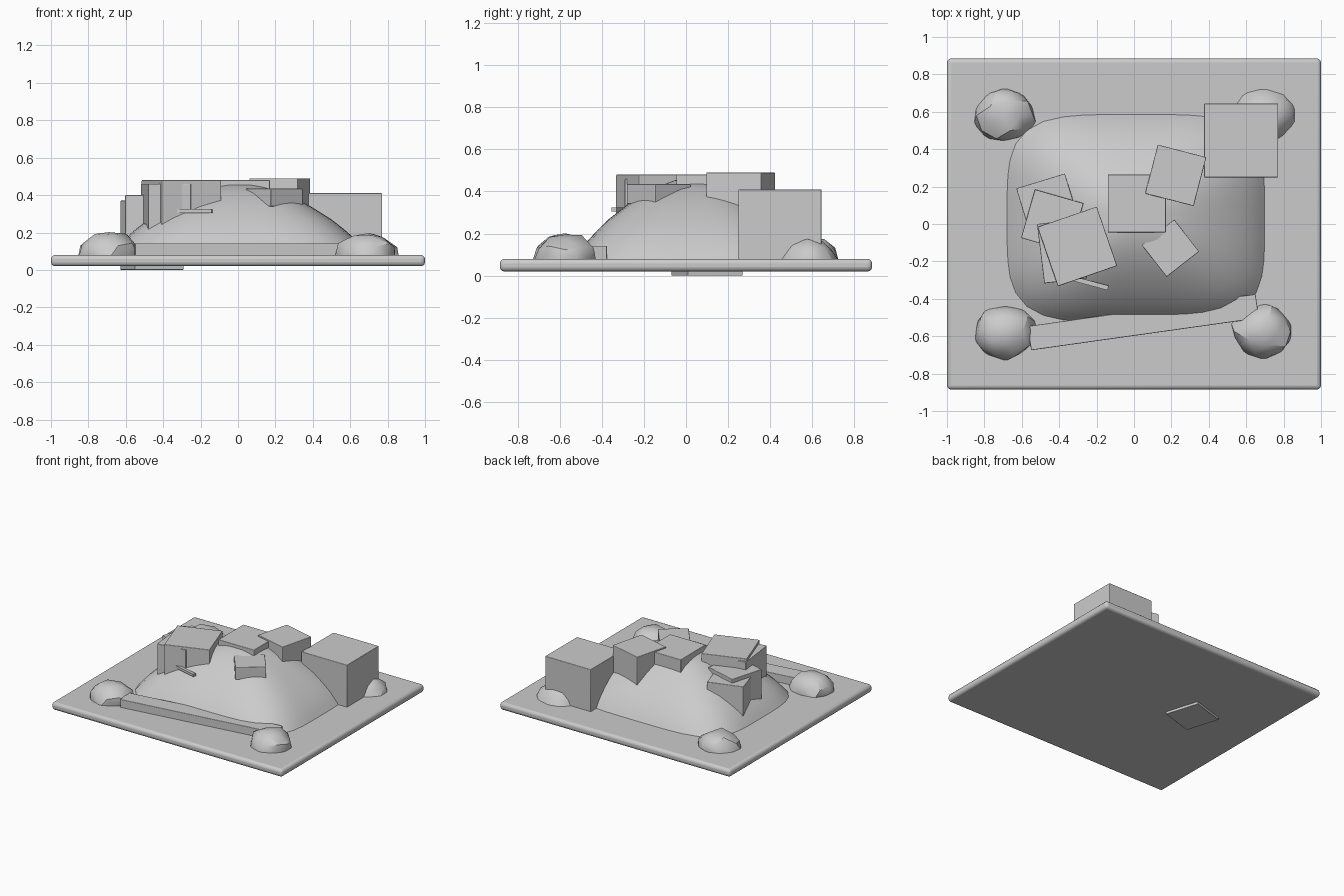
import bpy, bmesh, math, random
from mathutils import Vector

if "Cube" in bpy.data.objects:
    bpy.data.objects.remove(bpy.data.objects["Cube"])

random.seed(4)
stone = bpy.data.materials.new("stone grey")
stone.diffuse_color = (0.6, 0.6, 0.6, 1)
stone.use_nodes = True
stone.node_tree.nodes["Principled BSDF"].inputs["Base Color"].default_value = stone.diffuse_color


def finish(name, bm, bevel=0.0, angle=35):
    bmesh.ops.recalc_face_normals(bm, faces=bm.faces)
    me = bpy.data.meshes.new(name)
    bm.to_mesh(me)
    bm.free()
    me.materials.append(stone)
    ob = bpy.data.objects.new(name, me)
    bpy.context.collection.objects.link(ob)
    if bevel:
        mod = ob.modifiers.new("edge", 'BEVEL')
        mod.width, mod.segments = bevel, 3
    bpy.ops.object.select_all(action='DESELECT')
    bpy.context.view_layer.objects.active = ob
    ob.select_set(True)
    bpy.ops.object.shade_smooth_by_angle(angle=math.radians(angle))
    return ob


def block(name, cx, cy, sx, sy, z0, z1, turn=0, bevel=0.004):
    bm = bmesh.new()
    bmesh.ops.create_cube(bm, size=1)
    for v in bm.verts:
        v.co = Vector((v.co.x * sx, v.co.y * sy, v.co.z * (z1 - z0)))
    ob = finish(name, bm, bevel)
    ob.location = (cx, cy, (z0 + z1) / 2)
    ob.rotation_euler.z = math.radians(turn)
    return ob


# Base slab with rounded rim
block("base_slab", 0, 0, 2, 1.77, 0.02, 0.08, 0, 0.022)

# Hill: squarish rings that get rounder toward the summit
profile = [(1, 0.065), (0.95, 0.11), (0.89, 0.16), (0.8, 0.215), (0.7, 0.27),
           (0.54, 0.34), (0.35, 0.41), (0.15, 0.453)]
bm = bmesh.new()
N = 48
rings = []
for t, z in profile:
    n = 2.3 + 1.9 * t
    ring = []
    for i in range(N):
        a = 2 * math.pi * i / N
        c, s = math.cos(a), math.sin(a)
        r = t * (abs(c) ** n + abs(s) ** n) ** (-1 / n)
        ring.append(bm.verts.new((0.01 + 0.7 * r * c, 0.03 + 0.565 * r * s, z)))
    rings.append(ring)
for lo, hi in zip(rings, rings[1:]):
    for i in range(N):
        j = (i + 1) % N
        bm.faces.new((lo[i], lo[j], hi[j], hi[i]))
top = bm.verts.new((0.01, 0.03, 0.465))
for i in range(N):
    bm.faces.new((rings[-1][i], rings[-1][(i + 1) % N], top))
bm.faces.new(rings[0][::-1])
finish("hill", bm)

# Stone blocks sunk into the hill: centre, size, bottom, top, turn
blocks = [
    ("corner_block", 0.573, 0.447, 0.395, 0.395, 0.03, 0.41, 0),
    ("left_low_block", -0.46, 0.1, 0.272, 0.272, 0.0, 0.37, 17),
    ("left_middle_block", -0.437, 0.018, 0.27, 0.27, 0.08, 0.40, -16),
    ("left_under_block", -0.385, -0.145, 0.23, 0.32, 0.1, 0.46, 7),
    ("left_top_block", -0.303, -0.12, 0.335, 0.335, 0.14, 0.48, 19),
    ("summit_block", 0.015, 0.11, 0.31, 0.31, 0.17, 0.48, 0),
    ("back_block", 0.223, 0.26, 0.268, 0.27, 0.22, 0.49, -14.5),
    ("front_block", 0.195, -0.13, 0.22, 0.215, 0.34, 0.435, 38),
]
for name, cx, cy, sx, sy, z0, z1, turn in blocks:
    block(name, cx, cy, sx, sy, z0, z1, turn)

# Small shards beside the left stack
block("front_shard", -0.24, -0.315, 0.21, 0.025, 0.305, 0.325, -15, 0)
block("back_shard", -0.31, 0.23, 0.12, 0.02, 0.27, 0.29, 42, 0)

# Low wall across the front
block("front_wall", 0.05, -0.525, 1.23, 0.13, 0.05, 0.142, 8)

# Four lumpy boulders at the corners
for side, x in (("left", -0.69), ("right", 0.69)):
    for end, y, h in (("front", -0.575, 0.15), ("back", 0.58, 0.13)):
        bm = bmesh.new()
        bmesh.ops.create_icosphere(bm, subdivisions=2, radius=1)
        for v in bm.verts:
            k = random.uniform(0.9, 1.06)
            v.co = Vector((v.co.x * 0.172 * k, v.co.y * 0.152 * k,
                           max(v.co.z * h * k, -0.03)))
        ob = finish(f"{end}_{side}_boulder", bm, 0, 30)
        ob.location = (x, y, 0.06)
